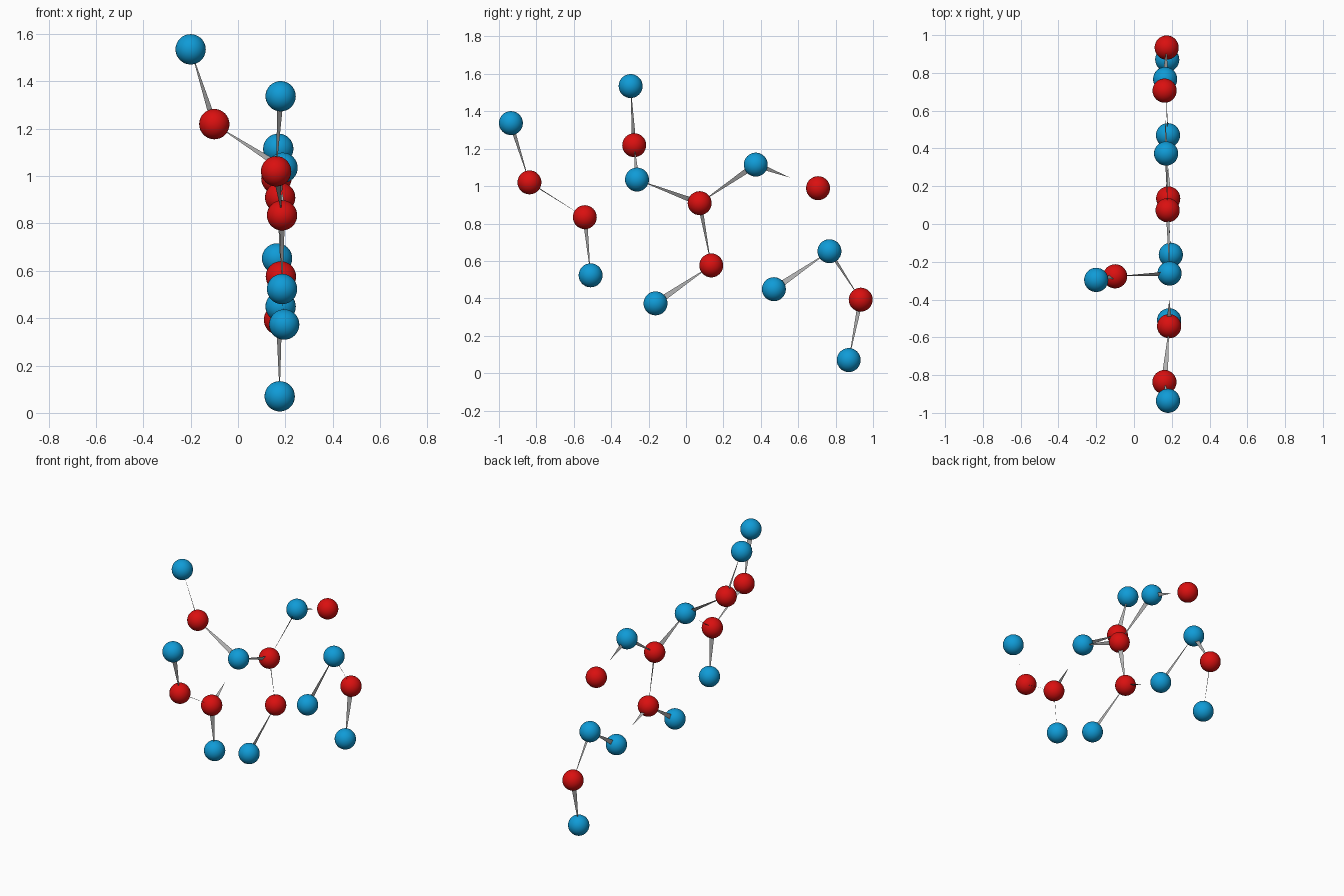
import bpy
from mathutils import Vector

if "Cube" in bpy.data.objects:
    bpy.data.objects.remove(bpy.data.objects["Cube"])

R = 0.064          # ball radius
W = 0.036          # width of a bond sliver at its broad end


def material(name, rgb):
    m = bpy.data.materials.new(name)
    m.diffuse_color = (*rgb, 1)
    m.use_nodes = True
    m.node_tree.nodes["Principled BSDF"].inputs["Base Color"].default_value = m.diffuse_color
    return m


blue = material("blue", (0.005, 0.33, 0.68))
red = material("red", (0.70, 0.005, 0.005))
grey = material("grey", (0.45, 0.45, 0.45))

# Balls: colour, x, y, z
balls = [
    (blue, 0.18, -0.936, 1.337), (red, 0.161, -0.837, 1.02),
    (red, 0.186, -0.541, 0.834), (blue, 0.186, -0.51, 0.523),
    (blue, 0.188, -0.262, 1.035), (red, -0.10, -0.277, 1.219),
    (blue, -0.20, -0.296, 1.535), (red, 0.178, 0.073, 0.909),
    (red, 0.181, 0.135, 0.576), (blue, 0.195, -0.163, 0.373),
    (blue, 0.17, 0.373, 1.115), (red, 0.162, 0.706, 0.989),
    (blue, 0.18, 0.47, 0.449), (blue, 0.165, 0.767, 0.652),
    (red, 0.173, 0.934, 0.393), (blue, 0.176, 0.87, 0.07),
]
pos = [Vector(b[1:]) for b in balls]

for i, (mat, x, y, z) in enumerate(balls):
    bpy.ops.mesh.primitive_uv_sphere_add(segments=32, ring_count=16, radius=R, location=(x, y, z))
    o = bpy.context.object
    o.name = f"{mat.name}_ball_{i + 1}"
    o.data.materials.append(mat)
    bpy.ops.object.shade_smooth()

# Bonds: broad-end ball, pointed-end ball, reach, direction of the sliver's width
SIDE, DIAG, ANTI, ACROSS = (0, 1, 0.3), (1, -1, 0.4), (1, 1, -0.4), (1, 0, 0)
bonds = [
    (0, 1, 1, ANTI), (1, 2, 1, DIAG), (2, 4, 0.5, ACROSS), (2, 3, 1, ANTI),
    (4, 5, 1, (0, 0.7, 1)), (5, 6, 1, DIAG), (7, 4, 1, (0.6, 0, 1)),
    (7, 8, 1, DIAG), (9, 8, 1, (0, -0.6, 1)), (10, 7, 1, (0.5, -0.6, 1)),
    (10, 11, 0.55, (0.5, 0, 1)), (8, 12, 0.5, ACROSS), (12, 13, 1, SIDE),
    (13, 14, 1, DIAG), (14, 15, 1, ANTI),
]
for i, (a, b, reach, wide) in enumerate(bonds):
    p, d = pos[a], pos[b] - pos[a]
    u = d.normalized()
    w = Vector(wide)
    w = (w - u * w.dot(u)).normalized() * W / 2
    me = bpy.data.meshes.new(f"bond_{i + 1}")
    me.from_pydata([p - w, p + w, p + d * reach], [], [(0, 1, 2)])
    me.materials.append(grey)
    bpy.context.collection.objects.link(bpy.data.objects.new(f"bond_{i + 1}", me))
